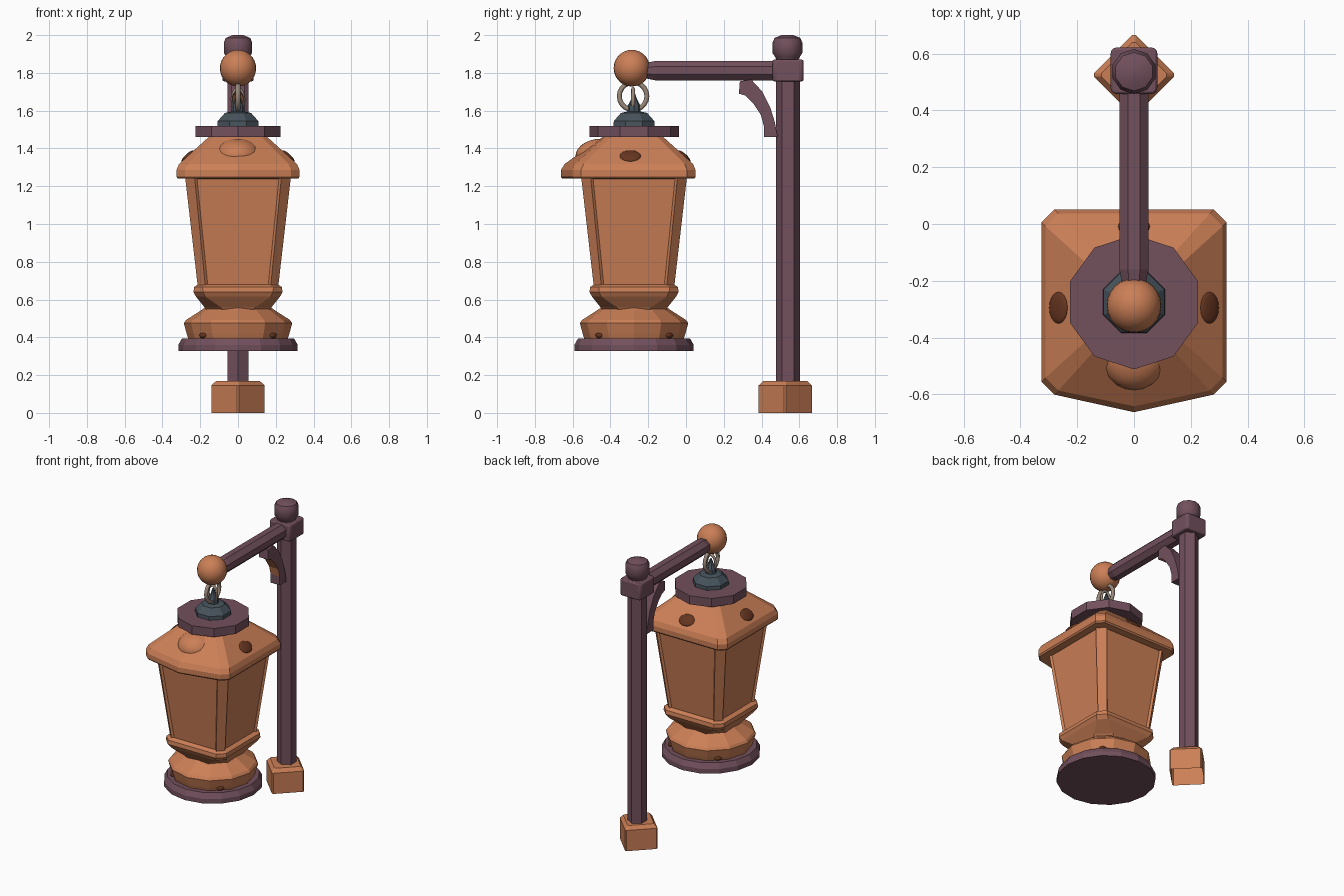
import bpy, bmesh, math
from mathutils import Vector, Matrix

cube = bpy.data.objects.get("Cube")
if cube:
    bpy.data.objects.remove(cube, do_unlink=True)


def material(name, rgb):
    m = bpy.data.materials.new(name)
    m.use_nodes = True
    m.diffuse_color = (*rgb, 1)
    m.node_tree.nodes["Principled BSDF"].inputs["Base Color"].default_value = (*rgb, 1)
    return m


ORANGE = material("copper orange", (0.60, 0.212, 0.093))
PURPLE = material("dusty purple", (0.168, 0.08, 0.108))
SLATE = material("slate grey", (0.062, 0.085, 0.105))
BROWN = material("dark brown", (0.13, 0.035, 0.014))
BEIGE = material("warm grey", (0.33, 0.25, 0.195))

LAMP_Y, POST_Y = -0.275, 0.54


def finish(bm, name, mats, smooth=None, bevel=0):
    bmesh.ops.recalc_face_normals(bm, faces=bm.faces)
    mesh = bpy.data.meshes.new(name)
    bm.to_mesh(mesh)
    bm.free()
    ob = bpy.data.objects.new(name, mesh)
    bpy.context.scene.collection.objects.link(ob)
    for m in mats if isinstance(mats, list) else [mats]:
        mesh.materials.append(m)
    if bevel:
        mod = ob.modifiers.new("bevel", "BEVEL")
        mod.width, mod.segments = bevel, 2
    if smooth:
        bpy.ops.object.select_all(action="DESELECT")
        ob.select_set(True)
        bpy.context.view_layer.objects.active = ob
        bpy.ops.object.shade_smooth_by_angle(angle=math.radians(smooth))
    return ob


def loft(rings, bottom=True):
    """Skin a stack of equal-length point rings and cap the ends."""
    bm = bmesh.new()
    loops = [[bm.verts.new(p) for p in ring] for ring in rings]
    n = len(loops[0])
    for a, b in zip(loops, loops[1:]):
        for i in range(n):
            j = (i + 1) % n
            bm.faces.new((a[i], a[j], b[j], b[i]))
    if bottom:
        bm.faces.new(loops[0][::-1])
    bm.faces.new(loops[-1])
    return bm


def polygon(n, r, z, y=LAMP_Y, turn=-90):
    angles = [math.radians(turn) + math.tau * i / n for i in range(n)]
    return [Vector((r * math.cos(a), y + r * math.sin(a), z)) for a in angles]


def turned(name, mat, profile, n, y=LAMP_Y, turn=-90, smooth=None):
    return finish(loft([polygon(n, r, z, y, turn) for r, z in profile]), name, mat, smooth)


def square(half, cut, z, y=LAMP_Y, nose=0):
    """Square with cut corners and an optional point in the middle of the front."""
    f = half - cut
    pts = [(0, -half - nose), (f, -half), (half, -f), (half, f), (f, half),
           (-f, half), (-half, f), (-half, -f), (-f, -half)]
    return [Vector((px, y + py, z)) for px, py in (pts if nose else pts[1:])]


def ellipsoid(name, mat, loc, size, rot=Matrix(), segments=16):
    bm = bmesh.new()
    bmesh.ops.create_uvsphere(bm, u_segments=segments, v_segments=segments // 2 + 2, radius=1)
    bm.transform(Matrix.Translation(loc) @ rot.to_4x4() @ Matrix.Diagonal((*size, 1)))
    return finish(bm, name, mat, smooth=60)


# Post, foot block, joint block and finial
turned("post", PURPLE, [(0.063, 0.12), (0.063, 1.8)], 6, POST_Y)
foot = loft([square(0.104, 0.008, 0, 0), square(0.104, 0.008, 0.145, 0),
             square(0.085, 0.008, 0.17, 0)], bottom=False)
foot.transform(Matrix.Translation((0, 0.525, 0)) @ Matrix.Rotation(math.pi / 4, 4, "Z"))
finish(foot, "foot_block", ORANGE)
joint = loft([square(0.082, 0.012, z, POST_Y) for z in (1.755, 1.87)])
finish(joint, "joint_block", PURPLE, smooth=40, bevel=0.015)
turned("finial", PURPLE, [(0.055, 1.86), (0.065, 1.885), (0.079, 1.905), (0.079, 1.96),
                          (0.068, 1.985), (0.03, 2.0)], 10, POST_Y - 0.003, smooth=35)

# Arm with its end ball
arm = loft([polygon(8, r, z, 0, 22.5) for r, z in ((0.043, -0.22), (0.056, -0.16), (0.056, 0.5))])
arm.transform(Matrix.Translation((0, 0, 1.812)) @ Matrix.Rotation(-math.pi / 2, 4, "X"))
finish(arm, "arm", PURPLE)
ellipsoid("arm_ball", ORANGE, (0, -0.287, 1.825), (0.096, 0.096, 0.097), segments=24)

# Curved bracket, coloured on its inner curve
upper = [(0.285, 1.755), (0.345, 1.765), (0.405, 1.70), (0.445, 1.62), (0.47, 1.54), (0.485, 1.46)]
lower = [(0.28, 1.69), (0.315, 1.68), (0.355, 1.64), (0.395, 1.58), (0.412, 1.52), (0.412, 1.46)]
rings = [[Vector((x, *p)) for x, p in ((-0.035, a), (0.035, a), (0.035, b), (-0.035, b))]
         for a, b in zip(upper, lower)]
bracket = loft(rings)
bracket.normal_update()
bmesh.ops.recalc_face_normals(bracket, faces=bracket.faces)
for f in bracket.faces:
    if f.normal.y < -0.2 and f.normal.z < -0.1:
        f.material_index = 1
finish(bracket, "bracket", [PURPLE, ORANGE])


# Hanging links
def link(name, radius, thick, squash, turn, z):
    bm = bmesh.new()
    n, m = 20, 8
    grid = [[bm.verts.new((thick * math.sin(math.tau * j / m),
                           (radius + thick * math.cos(math.tau * j / m)) * math.cos(math.tau * i / n) * squash,
                           (radius + thick * math.cos(math.tau * j / m)) * math.sin(math.tau * i / n)))
             for j in range(m)] for i in range(n)]
    for i in range(n):
        for j in range(m):
            k, q = (i + 1) % n, (j + 1) % m
            bm.faces.new((grid[i][j], grid[k][j], grid[k][q], grid[i][q]))
    bm.transform(Matrix.Translation((0, -0.28, z)) @ Matrix.Rotation(turn, 4, "Z"))
    finish(bm, name, BEIGE, smooth=60)


link("large_link", 0.073, 0.013, 1, 0, 1.677)
link("small_link", 0.055, 0.01, 0.6, math.pi / 2, 1.66)

# Cap above the roof
turned("cap_dome", SLATE, [(0.118, 1.515), (0.116, 1.545), (0.075, 1.588), (0.04, 1.595)], 8,
       turn=-67.5)
turned("cap_spike", SLATE, [(0.036, 1.585), (0.034, 1.625), (0.016, 1.66), (0.006, 1.69)], 8)
turned("cap_plate", PURPLE, [(0.237, 1.46), (0.237, 1.52)], 10)

# Roof with pointed front eave and a soft swelling on the front slope
finish(loft([square(0.318, 0.04, 1.24, nose=0.06), square(0.326, 0.045, 1.25, nose=0.062),
             square(0.326, 0.045, 1.285, nose=0.062), square(0.312, 0.045, 1.318, nose=0.055),
             square(0.15, 0.03, 1.465, nose=0.01)]), "roof", ORANGE)
ellipsoid("roof_swelling", ORANGE, (0, -0.445, 1.36), (0.125, 0.14, 0.092), segments=24)

# Oval vents on the two side slopes and the back slope
for name, turn in (("left_vent", 0), ("back_vent", math.pi / 2), ("right_vent", math.pi)):
    spin = Matrix.Rotation(turn, 3, "Z")
    loc = spin @ Vector((0.266, 0, 1.36)) + Vector((0, LAMP_Y - (0.02 if name != "back_vent" else 0), 0))
    ellipsoid(name, BROWN, loc, (0.043, 0.056, 0.012),
              spin @ Matrix.Rotation(math.radians(42), 3, "Y"))

# Lantern body: four sunken panels between cut corner posts
body = loft([square(0.212, 0.04, 0.66), square(0.28, 0.05, 1.25)])
body.normal_update()
panels = [f for f in body.faces
          if abs(f.normal.z) < 0.5 and max(abs(f.normal.x), abs(f.normal.y)) > 0.9]
bmesh.ops.inset_individual(body, faces=panels, thickness=0.018, depth=-0.012)
finish(body, "lantern_body", ORANGE)

# Collar, bowl and bottom disc
finish(loft([square(0.165, 0.09, 0.54), square(0.178, 0.085, 0.56), square(0.222, 0.05, 0.615),
             square(0.236, 0.05, 0.64), square(0.232, 0.045, 0.667), square(0.21, 0.04, 0.68)]),
       "collar", ORANGE)
turned("bowl", ORANGE, [(0.262, 0.39), (0.272, 0.42), (0.287, 0.475), (0.275, 0.492),
                        (0.2, 0.54), (0.172, 0.56)], 12, turn=0)
turned("bottom_disc", PURPLE, [(0.316, 0.328), (0.316, 0.36), (0.296, 0.395)], 16)

# Small studs around the bowl foot
for i in range(4):
    a = math.pi / 4 + i * math.pi / 2
    ellipsoid(f"bowl_stud_{i + 1}", BROWN,
              (0.264 * math.cos(a), LAMP_Y + 0.264 * math.sin(a), 0.41),
              (0.012, 0.024, 0.014), Matrix.Rotation(a, 3, "Z"), segments=10)
